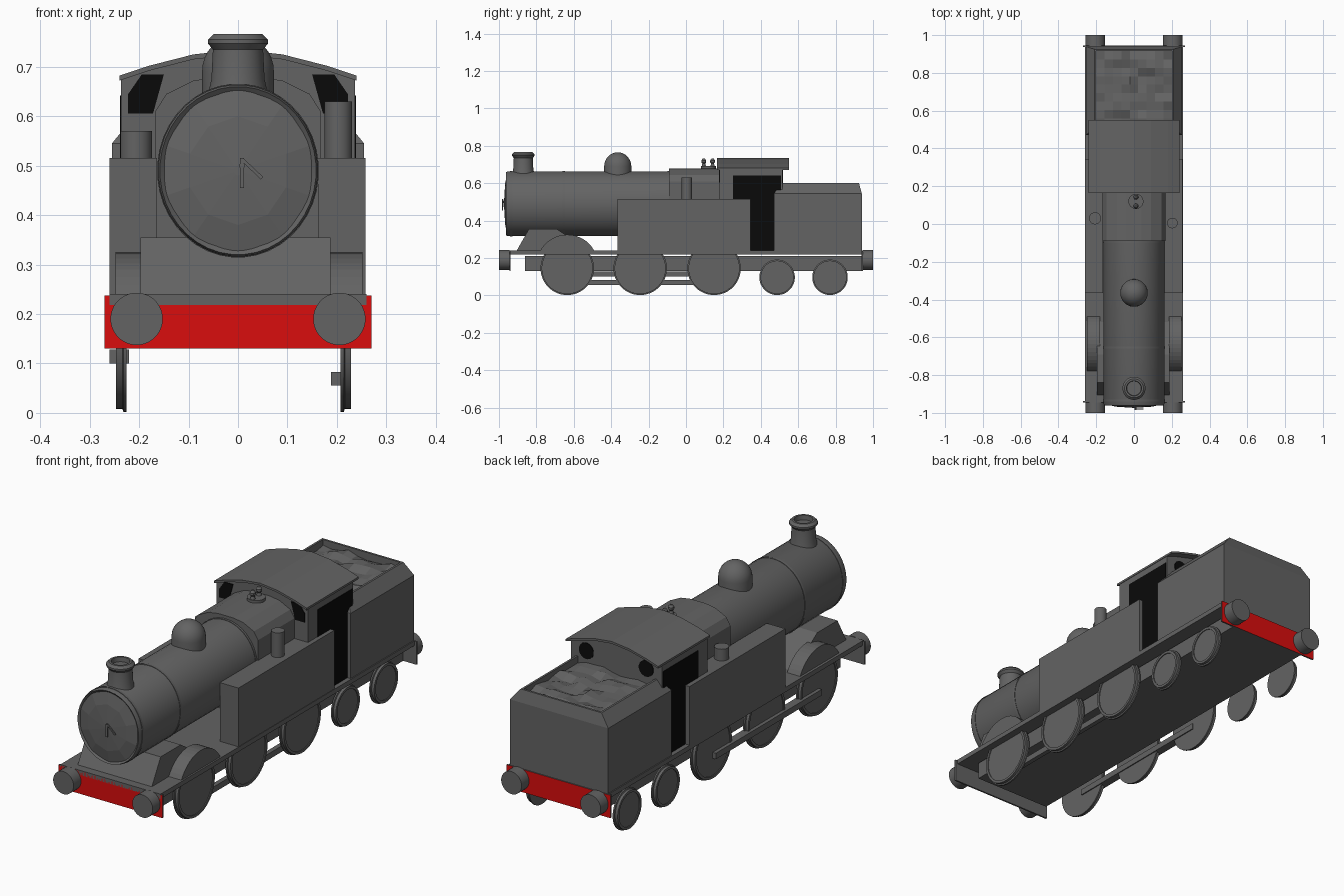
import bpy, bmesh, math, random
from mathutils import Matrix, Vector

random.seed(4)
cube = bpy.data.objects.get("Cube")
if cube:
    bpy.data.objects.remove(cube, do_unlink=True)


def material(name, rgb):
    mat = bpy.data.materials.new(name)
    mat.use_nodes = True
    mat.diffuse_color = (*rgb, 1)
    mat.node_tree.nodes["Principled BSDF"].inputs["Base Color"].default_value = (*rgb, 1)
    return mat


GREY = material("dark grey", (0.125, 0.125, 0.125))
RED = material("beam red", (0.7, 0.004, 0.004))
BLACK = material("opening black", (0.003, 0.003, 0.003))
AXES = {"x": Matrix.Rotation(math.pi / 2, 4, "Y"),
        "y": Matrix.Rotation(-math.pi / 2, 4, "X"),
        "z": Matrix.Identity(4)}


def finish(name, bm, mat, smooth=False):
    bmesh.ops.recalc_face_normals(bm, faces=bm.faces)
    mesh = bpy.data.meshes.new(name)
    bm.to_mesh(mesh)
    bm.free()
    mesh.materials.append(mat)
    obj = bpy.data.objects.new(name, mesh)
    bpy.context.collection.objects.link(obj)
    if smooth:
        bpy.ops.object.select_all(action="DESELECT")
        obj.select_set(True)
        bpy.context.view_layer.objects.active = obj
        bpy.ops.object.shade_smooth_by_angle(angle=math.radians(30))
    return obj


def box(name, x, y, z, mat=GREY):
    """Box from (low, high) ranges."""
    bm = bmesh.new()
    bmesh.ops.create_cube(bm, size=1)
    for v in bm.verts:
        v.co = [(a + b) / 2 + c * (b - a) for c, (a, b) in zip(v.co, (x, y, z))]
    return finish(name, bm, mat)


def prism(name, outline, axis, low, high, mat=GREY):
    """Extrude a flat outline along x (y, z points) or y (x, z points)."""
    bm = bmesh.new()
    place = (lambda p: (low, *p)) if axis == "x" else (lambda p: (p[0], low, p[1]))
    face = bm.faces.new([bm.verts.new(place(p)) for p in outline])
    new = bmesh.ops.extrude_face_region(bm, geom=[face])["geom"]
    shift = Vector((high - low, 0, 0) if axis == "x" else (0, high - low, 0))
    bmesh.ops.translate(bm, verts=[g for g in new if isinstance(g, bmesh.types.BMVert)], vec=shift)
    return finish(name, bm, mat)


def lathe(name, profile, axis, at, sides=32, scale=(1, 1, 1), smooth=True, mat=GREY):
    """Turn (radius, distance) points about an axis through a place."""
    bm = bmesh.new()
    rings = []
    for r, t in profile:
        rings.append([bm.verts.new((r * math.cos(a), r * math.sin(a), t))
                      for a in (math.tau * (i + 0.5) / sides for i in range(sides))])
    for lower, upper in zip(rings, rings[1:]):
        for i in range(sides):
            j = (i + 1) % sides
            bm.faces.new((lower[i], lower[j], upper[j], upper[i]))
    bm.faces.new(rings[0])
    bm.faces.new(rings[-1])
    bm.transform(Matrix.Translation(at) @ Matrix.Diagonal((*scale, 1)) @ AXES[axis])
    return finish(name, bm, mat, smooth)


def rod(name, r, axis, at, low, high, sides=32, mat=GREY):
    return lathe(name, [(r, low), (r, high)], axis, at, sides, mat=mat)


# Underframe and running board
box("underframe", (-0.2, 0.2), (-0.86, 0.94), (0.13, 0.21))
box("running_board", (-0.26, 0.26), (-0.945, 0.94), (0.218, 0.24))

# Buffer beams (red on the outward face) and buffers
for end, sign in (("front", -1), ("rear", 1)):
    y = 0.945 * sign
    beam = box(end + "_buffer_beam", (-0.27, 0.27), sorted((y - 0.008 * sign, y)), (0.13, 0.237))
    beam.data.materials.append(RED)
    for poly in beam.data.polygons:
        poly.material_index = int(poly.normal.y * sign > 0.5)
    for side, x in (("left", 0.205), ("right", -0.205)):
        rod(f"{end}_{side}_buffer", 0.053, "y", (x, 0, 0.19), *sorted((y, sign)))

# Wheels with a thin raised rim, and coupling rods
for side, x, out in (("left", 0.218, 1), ("right", -0.236, -1)):
    wheels = [(y, 0.143) for y in (-0.635, -0.245, 0.15)] + [(0.487, 0.095), (0.77, 0.095)]
    for i, (y, r) in enumerate(wheels):
        rim = [(r - 0.015, -0.011), (r, -0.011), (r, -0.004), (r - 0.006, -0.002),
               (r - 0.006, 0.011), (r - 0.018, 0.011), (r - 0.018, 0.007)]
        lathe(f"{side}_wheel_{i + 1}", rim, "x", (x, y, r + 0.002), 40, (out, 1, 1))
box("left_coupling_rod", (0.188, 0.21), (-0.635, 0.15), (0.055, 0.083))
box("right_coupling_rod", (-0.26, -0.22), (-0.635, 0.15), (0.1, 0.128))

# Smokebox saddle and splashers
prism("smokebox_saddle", [(-0.905, 0.24), (-0.84, 0.355), (-0.69, 0.355), (-0.52, 0.24)],
      "x", -0.197, 0.187)
arc = [(-0.635 + 0.165 * math.cos(a), 0.16 + 0.165 * math.sin(a))
       for a in (math.radians(29 + i * 122 / 16) for i in range(17))]
prism("left_splasher", arc, "x", 0.185, 0.252)
prism("right_splasher", arc, "x", -0.248, -0.18)

# Boiler with bands, smokebox door and handle
OVAL = (0.93, 1, 1)
lathe("boiler", [(0.155, -0.95), (0.17, -0.962), (0.174, -0.95), (0.174, 0.17)],
      "y", (0, 0, 0.49), 40, OVAL)
for i, y in enumerate((-0.94, -0.66, -0.1)):
    rod(f"boiler_band_{i + 1}", 0.176, "y", (0, 0, 0.49), y, y + 0.012, 40).scale = (1, 1, 1)
for i in range(3):
    band = bpy.data.objects[f"boiler_band_{i + 1}"]
    band.data.transform(Matrix.Diagonal((*OVAL, 1)))
lathe("smokebox_door", [(0.168, -0.955), (0.11, -0.967), (0.01, -0.973)], "y",
      (0, 0, 0.49), 10, OVAL, smooth=False)
box("door_handle_upright", (0.004, 0.012), (-0.985, -0.978), (0.455, 0.515))
prism("door_handle_arm", [(0.01, 0.507), (0.046, 0.472), (0.051, 0.477), (0.012, 0.514)],
      "y", -0.982, -0.976)
rod("door_handle_pin", 0.006, "y", (0.008, 0, 0.5), -0.984, -0.965, 10)

# Chimney and dome
lathe("chimney", [(0.064, 0.63), (0.054, 0.675), (0.051, 0.735), (0.061, 0.747),
                  (0.061, 0.755), (0.05, 0.766), (0.04, 0.766), (0.038, 0.745)], "z", (0, -0.87, 0))
dome = [(0.073, 0.62), (0.073, 0.69)]
dome += [(0.073 * math.cos(a), 0.69 + 0.075 * math.sin(a))
         for a in (math.radians(11 * i) for i in range(1, 9))]
lathe("steam_dome", dome, "z", (0, -0.365, 0))

# Firebox and safety valves
half = [(0.167, 0.24), (0.167, 0.61), (0.145, 0.645), (0.09, 0.672), (0.04, 0.68)]
prism("firebox", half + [(-x, z) for x, z in reversed(half)], "y", -0.09, 0.18)
rod("valve_base", 0.04, "z", (0.01, 0.12, 0), 0.675, 0.692, 20)
for i, y in enumerate((0.095, 0.142)):
    lathe(f"safety_valve_{i + 1}", [(0.012, 0.69), (0.008, 0.705), (0.013, 0.712),
                                    (0.013, 0.722), (0.006, 0.732)], "z", (0.01, y, 0), 12)

# Side tanks and their fillers
box("left_side_tank", (0.162, 0.258), (-0.365, 0.345), (0.24, 0.515))
box("right_side_tank", (-0.26, -0.164), (-0.365, 0.345), (0.24, 0.515))
rod("left_tank_pipe", 0.028, "z", (0.203, 0.005, 0), 0.51, 0.63, 24)
rod("right_tank_filler", 0.032, "z", (-0.206, 0.03, 0), 0.51, 0.57, 24)

# Cab body and roof
crown = [(0.24, 0.682), (0.18, 0.702), (0.09, 0.725), (0, 0.735)]
crown += [(-x, z) for x, z in reversed(crown[:-1])]
prism("cab", [(-0.237, 0.24), (0.237, 0.24)] + [(x * 0.985, z - 0.006) for x, z in crown],
      "y", 0.18, 0.515)
prism("cab_roof", crown + [(x, z - 0.01) for x, z in reversed(crown)], "y", 0.165, 0.55)

# Cab openings as thin black plates
opening = [(0.345, 0.24), (0.48, 0.24), (0.48, 0.515), (0.508, 0.515), (0.508, 0.642),
           (0.25, 0.642), (0.25, 0.515), (0.345, 0.515)]
window = [(0.172, 0.605), (0.222, 0.605), (0.222, 0.645), (0.195, 0.684), (0.15, 0.684)]
for side, s in (("left", 1), ("right", -1)):
    prism(side + "_doorway", opening, "x", s * 0.236, s * 0.239, BLACK)
    prism(side + "_front_window", [(x * s, z) for x, z in window], "y", 0.177, 0.182, BLACK)
    rod(side + "_rear_window", 0.038, "y", (s * 0.155, 0, 0.637), 0.514, 0.518, 16, BLACK)

# Bunker: straight sides, then a sloping rim around a sunken floor
bm = bmesh.new()
loops = []
for x, front, back, z in ((0.255, 0.47, 0.94, 0.24), (0.255, 0.47, 0.94, 0.545),
                          (0.21, 0.51, 0.925, 0.6), (0.2, 0.515, 0.915, 0.6),
                          (0.2, 0.515, 0.915, 0.55)):
    loops.append([bm.verts.new(p) for p in ((-x, front, z), (x, front, z), (x, back, z), (-x, back, z))])
for a, b in zip(loops, loops[1:]):
    for i in range(4):
        j = (i + 1) % 4
        bm.faces.new((a[i], a[j], b[j], b[i]))
bm.faces.new(loops[0])
bm.faces.new(loops[-1])
finish("bunker", bm, GREY)

# Coal: uneven facets filling the bunker
bm = bmesh.new()
bmesh.ops.create_grid(bm, x_segments=9, y_segments=9, size=0.5)
for v in bm.verts:
    v.co = (v.co.x * 0.4, 0.715 + v.co.y * 0.4, 0.575 + random.uniform(-0.012, 0.012))
finish("coal", bm, GREY)
